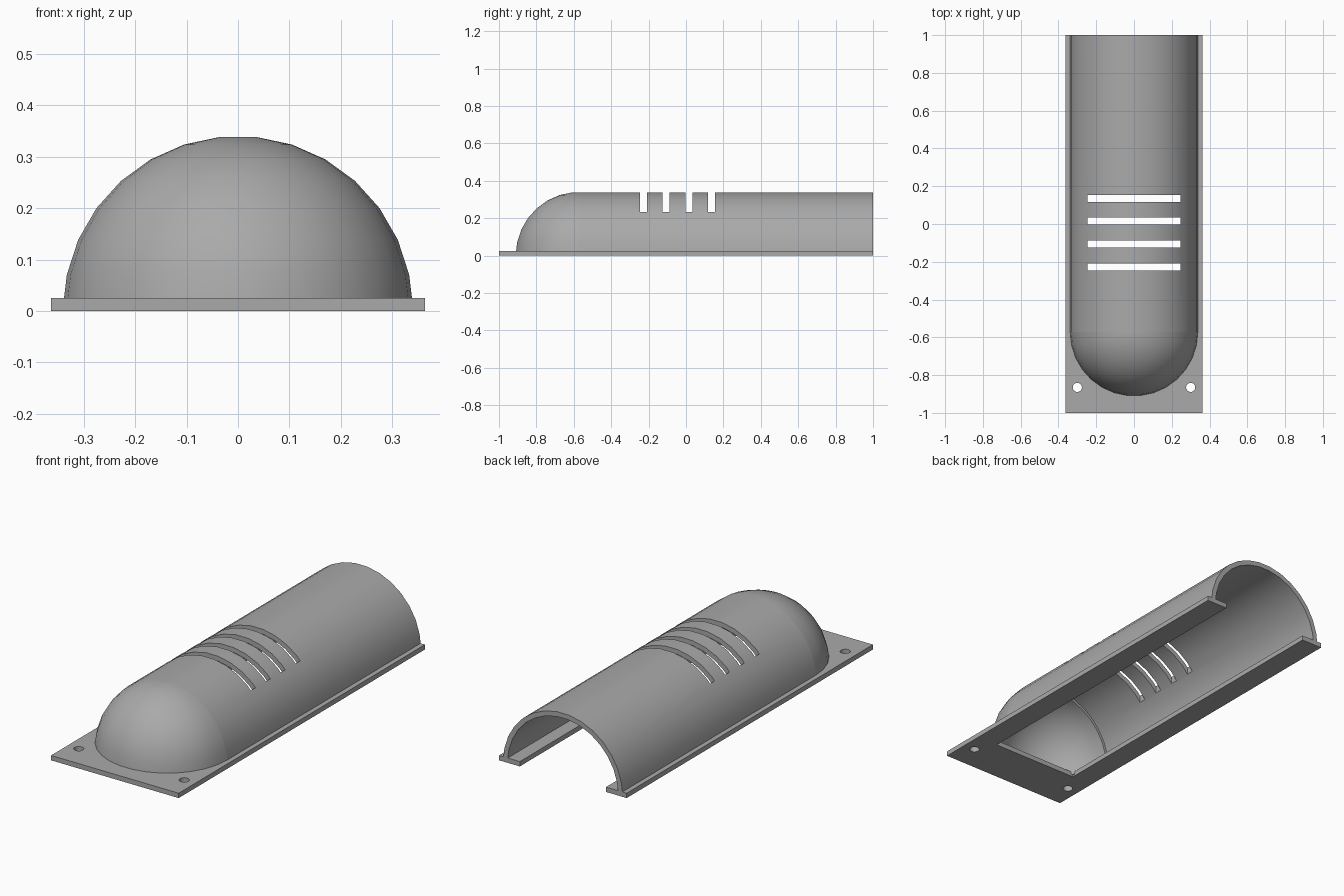
import bpy, bmesh
from math import sin, cos, radians

if "Cube" in bpy.data.objects:
    bpy.data.objects.remove(bpy.data.objects["Cube"], do_unlink=True)

grey = bpy.data.materials.new("plain grey")
grey.use_nodes = True
grey.diffuse_color = (0.4, 0.4, 0.4, 1)
grey.node_tree.nodes["Principled BSDF"].inputs["Base Color"].default_value = (0.4, 0.4, 0.4, 1)

R, R_IN, R_DOME_IN = 0.34, 0.315, 0.302   # shell radii
DOME_Y = -0.572                           # where tube meets dome
HALF_W, THICK, OPEN_W, OPEN_Y = 0.363, 0.025, 0.245, -0.76
STEP = 12                                 # degrees per facet


def make_object(name, bm):
    bmesh.ops.recalc_face_normals(bm, faces=bm.faces[:])
    mesh = bpy.data.meshes.new(name)
    bm.to_mesh(mesh)
    bm.free()
    mesh.materials.append(grey)
    ob = bpy.data.objects.new(name, mesh)
    bpy.context.collection.objects.link(ob)
    return ob


def extrude_profile(name, points, offset):
    bm = bmesh.new()
    face = bm.faces.new([bm.verts.new(p) for p in points])
    top = bmesh.ops.extrude_face_region(bm, geom=[face], use_keep_orig=True)["geom"]
    bmesh.ops.translate(bm, vec=offset, verts=[v for v in top if isinstance(v, bmesh.types.BMVert)])
    return make_object(name, bm)


def activate(ob):
    bpy.ops.object.select_all(action='DESELECT')
    ob.select_set(True)
    bpy.context.view_layer.objects.active = ob


def cut(ob, bm):
    cutter = make_object("cutter", bm)
    cutter.hide_render = True
    mod = ob.modifiers.new("cut", 'BOOLEAN')
    mod.operation, mod.solver, mod.object = 'DIFFERENCE', 'EXACT', cutter
    activate(ob)
    bpy.ops.object.modifier_apply(modifier=mod.name)
    bpy.data.objects.remove(cutter, do_unlink=True)


def smooth(ob):
    activate(ob)
    bpy.ops.object.shade_smooth_by_angle(angle=radians(30))


# U-shaped base plate, open at the back
outline = [(-HALF_W, -1), (HALF_W, -1), (HALF_W, 1), (OPEN_W, 1),
           (OPEN_W, OPEN_Y), (-OPEN_W, OPEN_Y), (-OPEN_W, 1), (-HALF_W, 1)]
plate = extrude_profile("base_plate", [(x, y, 0) for x, y in outline], (0, 0, THICK))

# Screw holes
holes = bmesh.new()
for side in (-1, 1):
    made = bmesh.ops.create_cone(holes, cap_ends=True, segments=30, radius1=0.024, radius2=0.024, depth=0.2)
    bmesh.ops.translate(holes, vec=(side * 0.3, -0.865, 0), verts=made["verts"])
cut(plate, holes)
smooth(plate)


# Half-round tube, its feet sunk into the plate
def arch(radius):
    return [(radius * cos(radians(a)), DOME_Y, max(radius * sin(radians(a)), 0.01))
            for a in range(0, 181, STEP)]


tube = extrude_profile("tube_cover", arch(R) + arch(R_IN)[::-1], (0, 1 - DOME_Y, 0))

# Vent slots across the top
slots = bmesh.new()
for i in range(4):
    made = bmesh.ops.create_cube(slots, size=1)
    bmesh.ops.scale(slots, vec=(2 * OPEN_W, 0.037, 0.4), verts=made["verts"])
    bmesh.ops.translate(slots, vec=(0, -0.227 + i * 0.121, 0.3), verts=made["verts"])
cut(tube, slots)
smooth(tube)

# Hollow quarter-sphere dome
dome = bmesh.new()


def dome_skin(radius):
    rings = []
    for polar in range(6, 91, STEP):
        r, z = radius * sin(radians(polar)), max(radius * cos(radians(polar)), 0.01)
        rings.append([dome.verts.new((r * cos(radians(a)), DOME_Y + r * sin(radians(a)), z))
                      for a in range(180, 361, STEP)])
    for upper, lower in zip(rings, rings[1:]):
        for j in range(len(upper) - 1):
            dome.faces.new((upper[j], lower[j], lower[j + 1], upper[j + 1]))
    dome.faces.new(rings[0])
    # boundary loop: back arch, then the foot
    back = [ring[0] for ring in rings[::-1]] + [ring[-1] for ring in rings]
    return back, rings[-1]


for outer, inner in zip(dome_skin(R), dome_skin(R_DOME_IN)):
    for j in range(len(outer) - 1):
        dome.faces.new((outer[j], outer[j + 1], inner[j + 1], inner[j]))
smooth(make_object("end_dome", dome))
